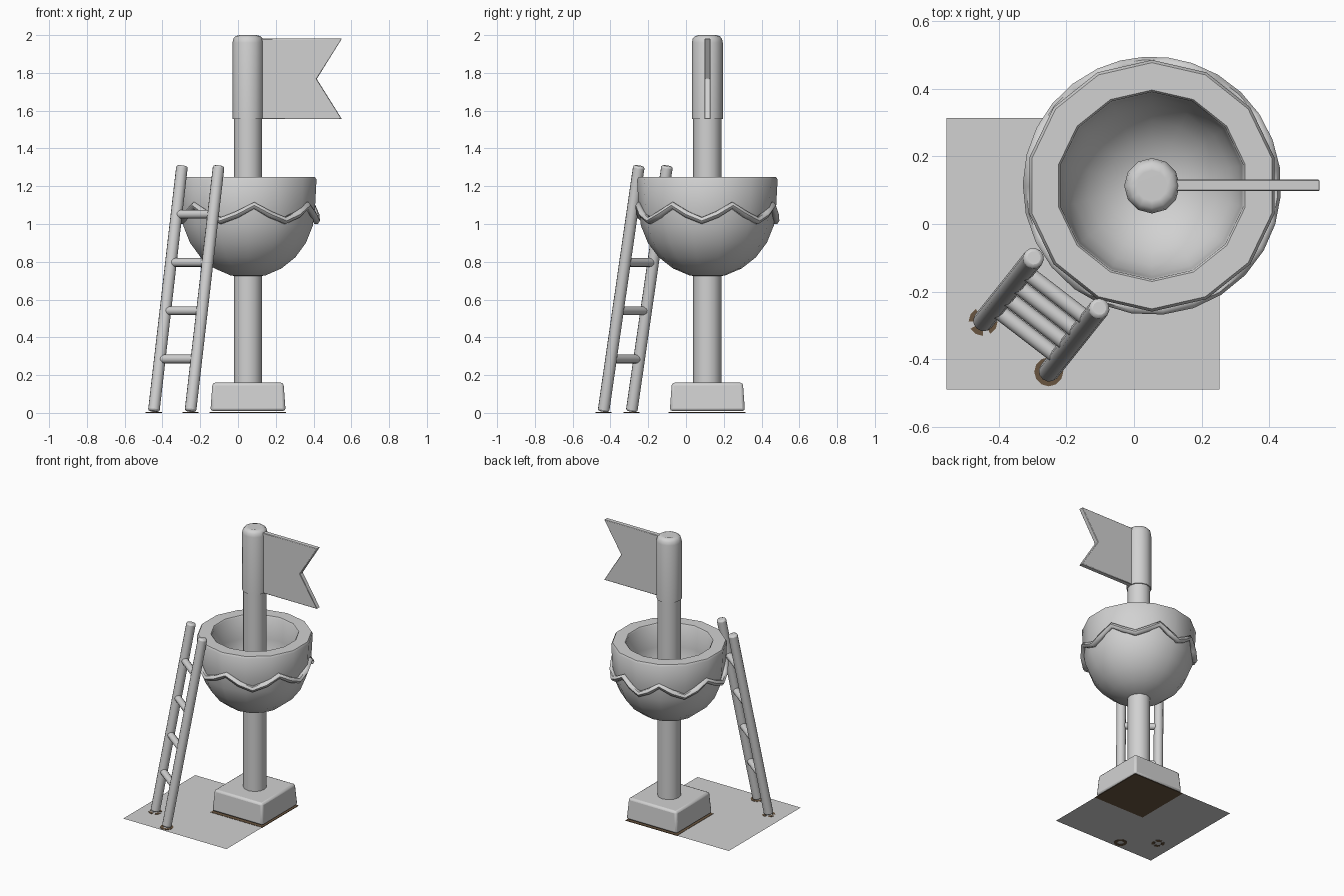
import bpy, bmesh, math
from mathutils import Vector, Matrix

if "Cube" in bpy.data.objects:
    bpy.data.objects.remove(bpy.data.objects["Cube"])


def material(name, colour):
    mat = bpy.data.materials.new(name)
    mat.use_nodes = True
    mat.diffuse_color = colour
    mat.node_tree.nodes["Principled BSDF"].inputs["Base Color"].default_value = colour
    return mat


grey = material("plain_grey", (0.64, 0.64, 0.64, 1))
brown = material("dark_brown", (0.14, 0.09, 0.05, 1))

CX, CY = 0.053, 0.113  # mast axis


def finish(name, bm, smooth=40, mat=grey):
    bmesh.ops.recalc_face_normals(bm, faces=bm.faces)
    mesh = bpy.data.meshes.new(name)
    bm.to_mesh(mesh)
    bm.free()
    ob = bpy.data.objects.new(name, mesh)
    mesh.materials.append(mat)
    bpy.context.collection.objects.link(ob)
    if smooth:
        bpy.ops.object.select_all(action='DESELECT')
        ob.select_set(True)
        bpy.context.view_layer.objects.active = ob
        bpy.ops.object.shade_smooth_by_angle(angle=math.radians(smooth))
    return ob


def bevel(ob, width, segments=2):
    mod = ob.modifiers.new("rounded_edges", 'BEVEL')
    mod.width, mod.segments = width, segments
    mod.limit_method, mod.angle_limit = 'ANGLE', math.radians(50)


def lathe(name, profile, sides):
    """Revolve (radius, height) points around the mast axis."""
    bm = bmesh.new()
    rings = []
    for r, z in profile:
        if r == 0:
            rings.append([bm.verts.new((CX, CY, z))] * sides)
            continue
        rings.append([bm.verts.new((CX + r * math.sin(math.tau * i / sides),
                                    CY + r * math.cos(math.tau * i / sides), z))
                      for i in range(sides)])
    for a, b in zip(rings, rings[1:]):
        for i in range(sides):
            j = (i + 1) % sides
            bm.faces.new(list(dict.fromkeys((a[i], a[j], b[j], b[i]))))
    return finish(name, bm)


def rod(name, start, end, radius, sides=12):
    start, end = Vector(start), Vector(end)
    axis = end - start
    turn = axis.to_track_quat('Z', 'Y').to_matrix().to_4x4()
    bm = bmesh.new()
    bmesh.ops.create_cone(bm, cap_ends=True, segments=sides, radius1=radius,
                          radius2=radius, depth=axis.length,
                          matrix=Matrix.Translation((start + end) / 2) @ turn)
    ob = finish(name, bm)
    bevel(ob, radius * 0.35)


def prism(name, outlines, offset, smooth=0, mat=grey):
    """Extrude flat outlines along an offset."""
    bm = bmesh.new()
    faces = [bm.faces.new([bm.verts.new(p) for p in pts]) for pts in outlines]
    made = bmesh.ops.extrude_face_region(bm, geom=faces, use_keep_orig=True)["geom"]
    bmesh.ops.translate(bm, vec=offset,
                        verts=[g for g in made if isinstance(g, bmesh.types.BMVert)])
    return finish(name, bm, smooth, mat)


def rectangle(x0, y0, x1, y1, z):
    return [(x0, y0, z), (x1, y0, z), (x1, y1, z), (x0, y1, z)]


# Ground sheet with a dark patch under the footing
EAST, NORTH = 0.253, 0.314
bm = bmesh.new()
bm.faces.new([bm.verts.new(p) for p in rectangle(-0.555, -0.49, EAST, NORTH, 0.002)])
finish("ground_sheet", bm, 0)
prism("footing_patch", [rectangle(-0.15, -0.092, EAST, NORTH, 0)], (0, 0, 0.004), mat=brown)

# Tapered footing block
bm = bmesh.new()
bmesh.ops.create_cube(bm, size=1)
for v in bm.verts:
    half = 0.199 if v.co.z < 0 else 0.188
    v.co = (CX + math.copysign(half, v.co.x), CY + math.copysign(half, v.co.y),
            0.01 if v.co.z < 0 else 0.16)
bevel(finish("footing", bm), 0.014)

# Mast and the sleeve that holds the flag, its top slightly dimpled
lathe("mast", [(0, 0.1), (0.075, 0.1), (0.075, 1.9), (0, 1.9)], 12)
lathe("mast_sleeve", [(0, 1.555), (0.082, 1.555), (0.082, 1.96), (0.077, 1.982),
                      (0.065, 1.995), (0.045, 2.0), (0, 1.985)], 12)

# Lookout bowl: rounded outside, flat rim, hollow inside
outer = [(0.364 * math.sin(a), 1.087 - 0.372 * math.cos(a))
         for a in (math.radians(15 * k) for k in range(7))]
inner = [(0.272 * math.sin(a), 1.085 - 0.285 * math.cos(a))
         for a in (math.radians(15 * k) for k in range(6, -1, -1))]
outer[0], inner[-1] = (0, outer[0][1]), (0, inner[-1][1])
lathe("lookout_bowl", outer + [(0.372, 1.235), (0.364, 1.248),
                               (0.283, 1.248), (0.277, 1.24)] + inner, 14)

# Rope garland hanging in swags between pegs (degrees round the bowl)
PEGS, STEPS = [5, 60, 111, 162, 205, 256, 309], 4
points = []
for start, stop in zip(PEGS, PEGS[1:] + [PEGS[0] + 360]):
    for s in range(STEPS):
        a = math.radians(start + (stop - start) * s / STEPS)
        sag = 1 - abs(2 * s / STEPS - 1) ** 1.3
        points.append((CX + 0.362 * math.sin(a), CY - 0.362 * math.cos(a), 1.098 - 0.08 * sag, 1))
curve = bpy.data.curves.new("rope_path", 'CURVE')
curve.dimensions = '3D'
curve.bevel_depth, curve.bevel_resolution = 0.02, 1
path = curve.splines.new('POLY')
path.points.add(len(points) - 1)
path.use_cyclic_u = True
for p, co in zip(path.points, points):
    p.co = co
temp = bpy.data.objects.new("rope_path", curve)
bpy.context.collection.objects.link(temp)
bm = bmesh.new()
bm.from_mesh(temp.to_mesh())
temp.to_mesh_clear()
bpy.data.objects.remove(temp)
finish("rope_garland", bm, 60)

# Swallow-tailed flag
flag = prism("flag", [[(x, CY - 0.016, z) for x, z in
                       ((0.11, 1.555), (0.55, 1.555), (0.417, 1.768), (0.55, 1.981), (0.11, 1.981))]],
             (0, 0.034, 0), 30)
bevel(flag, 0.003, 1)

# Leaning ladder with broken dark rings round its feet
lean = Vector((0.15, 0.188, 1.3))
feet = {"left": Vector((-0.252, -0.437, 0.008)), "right": Vector((-0.446, -0.288, 0.008))}
for side, foot in feet.items():
    rod(f"ladder_rail_{side}", foot, foot + lean, 0.031)
    arcs = []
    for i in range(12):
        if side == "right" and i % 3 == 0:
            continue
        corners = ((0.022, i), (0.043, i), (0.043, i + 1), (0.022, i + 1))
        arcs.append([(foot.x + r * math.cos(math.tau * k / 12),
                      foot.y + r * math.sin(math.tau * k / 12), 0) for r, k in corners])
    prism(f"foot_ring_{side}", arcs, (0, 0, 0.004), mat=brown)
for n in range(4):
    rise = lean * ((0.277 + 0.2555 * n) / lean.z)
    rod(f"ladder_rung_{n + 1}", feet["left"] + rise, feet["right"] + rise, 0.023)
